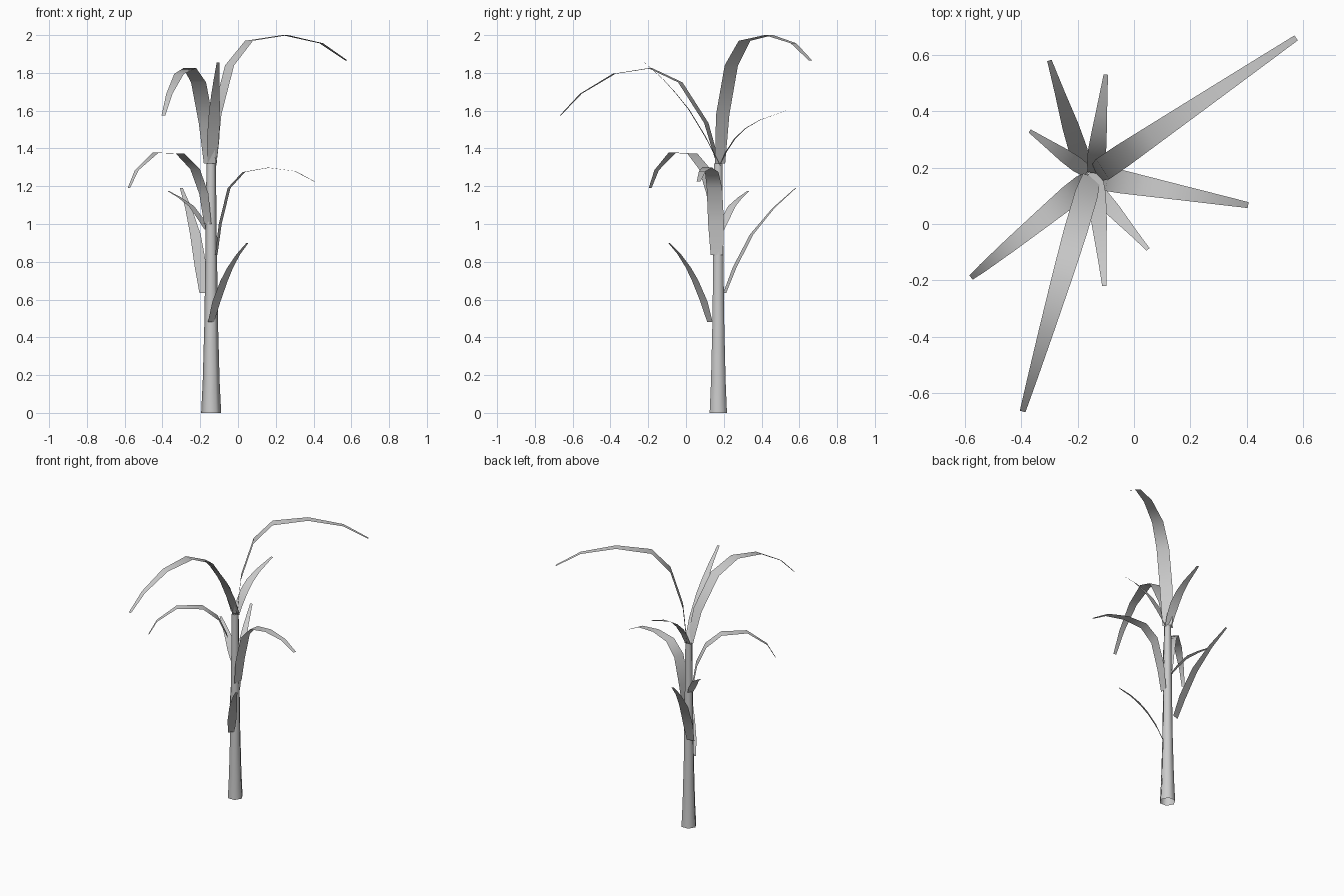
import bpy, bmesh, math
from mathutils import Vector

if "Cube" in bpy.data.objects:
    bpy.data.objects.remove(bpy.data.objects["Cube"])

CX, CY = -0.142, 0.171


def finish(name, bm):
    me = bpy.data.meshes.new(name)
    bm.to_mesh(me)
    bm.free()
    for p in me.polygons:
        p.use_smooth = True
    ob = bpy.data.objects.new(name, me)
    bpy.context.collection.objects.link(ob)
    return ob


def bridge(bm, a, b, closed):
    n = len(a)
    for i in range(n if closed else n - 1):
        j = (i + 1) % n
        bm.faces.new((a[i], a[j], b[j], b[i]))


# Tapered six-sided stalk
bm = bmesh.new()
prev = None
for z, r in [(0, .053), (.16, .045), (.48, .036), (.83, .031), (1.05, .028), (1.32, .025)]:
    ring = [bm.verts.new((CX + r * math.cos(k * math.pi / 3),
                          CY + r * math.sin(k * math.pi / 3), z)) for k in range(6)]
    if prev:
        bridge(bm, prev, ring, True)
    prev = ring
finish("stalk", bm)


def width_at(t):
    # Strap leaf outline: narrow base, widest at a third, thin tip
    keys = [(0, .75), (.2, .98), (.35, 1), (.55, .82), (.8, .48), (1, .24)]
    for (a, wa), (b, wb) in zip(keys, keys[1:]):
        if t <= b + 1e-6:
            return wa + (wb - wa) * (t - a) / (b - a)
    return keys[-1][1]


def leaf(name, start, tip, width, profile):
    # profile: (fraction of the horizontal run, height) along the midrib
    start, tip = Vector(start), Vector(tip)
    d = (tip - start).normalized()
    side = Vector((-d.y, d.x, 0))
    mid = []
    for f, z in profile:
        p = start.lerp(tip, f)
        mid.append(Vector((p.x, p.y, z)))
    run = [0]
    for a, b in zip(mid, mid[1:]):
        run.append(run[-1] + (b - a).length)
    bm = bmesh.new()
    prev = None
    for p, s in zip(mid, run):
        w = side * width * width_at(s / run[-1]) / 2
        row = [bm.verts.new(p + w), bm.verts.new(p - w)]
        if prev:
            bridge(bm, prev, row, False)
        prev = row
    finish(name, bm)


# Lower leaves, rising
leaf("lower_leaf_front", (-.143, .127), (.05, -.09), .058,
     [(0, .48), (.15, .59), (.36, .7), (.53, .77), (.75, .84), (1, .9)])
leaf("lower_leaf_back", (-.18, .205), (-.3, .58), .068,
     [(0, .635), (.14, .77), (.38, .945), (.69, 1.085), (1, 1.19)])

# Middle leaves, arching
leaf("middle_leaf_right", (-.115, .163), (.405, .067), .088,
     [(0, .835), (.04, 1), (.13, 1.19), (.28, 1.275), (.53, 1.298), (.8, 1.28), (1, 1.225)])
leaf("middle_leaf_back_left", (-.165, .185), (-.37, .33), .055,
     [(0, .97), (.17, 1.03), (.4, 1.095), (.7, 1.14), (1, 1.175)])
leaf("middle_leaf_front_left", (-.16, .155), (-.578, -.19), .08,
     [(0, 1), (.05, 1.16), (.16, 1.29), (.35, 1.372), (.66, 1.378), (.9, 1.285), (1, 1.19)])

# Crown leaves
leaf("crown_leaf_back", (-.14, .18), (-.1, .53), .065,
     [(0, 1.31), (.09, 1.38), (.22, 1.45), (.38, 1.505), (.6, 1.55), (1, 1.6)])
leaf("crown_leaf_front", (-.138, .18), (-.105, -.22), .065,
     [(0, 1.31), (.19, 1.46), (.41, 1.605), (.58, 1.69), (.75, 1.765), (1, 1.855)])
leaf("crown_leaf_front_left", (-.15, .17), (-.395, -.665), .086,
     [(0, 1.32), (.075, 1.535), (.24, 1.75), (.43, 1.825), (.66, 1.795), (.87, 1.69), (1, 1.575)])
leaf("crown_leaf_back_right", (-.133, .18), (.575, .66), .088,
     [(0, 1.32), (.03, 1.58), (.125, 1.84), (.27, 1.97), (.54, 2), (.81, 1.957), (1, 1.865)])
